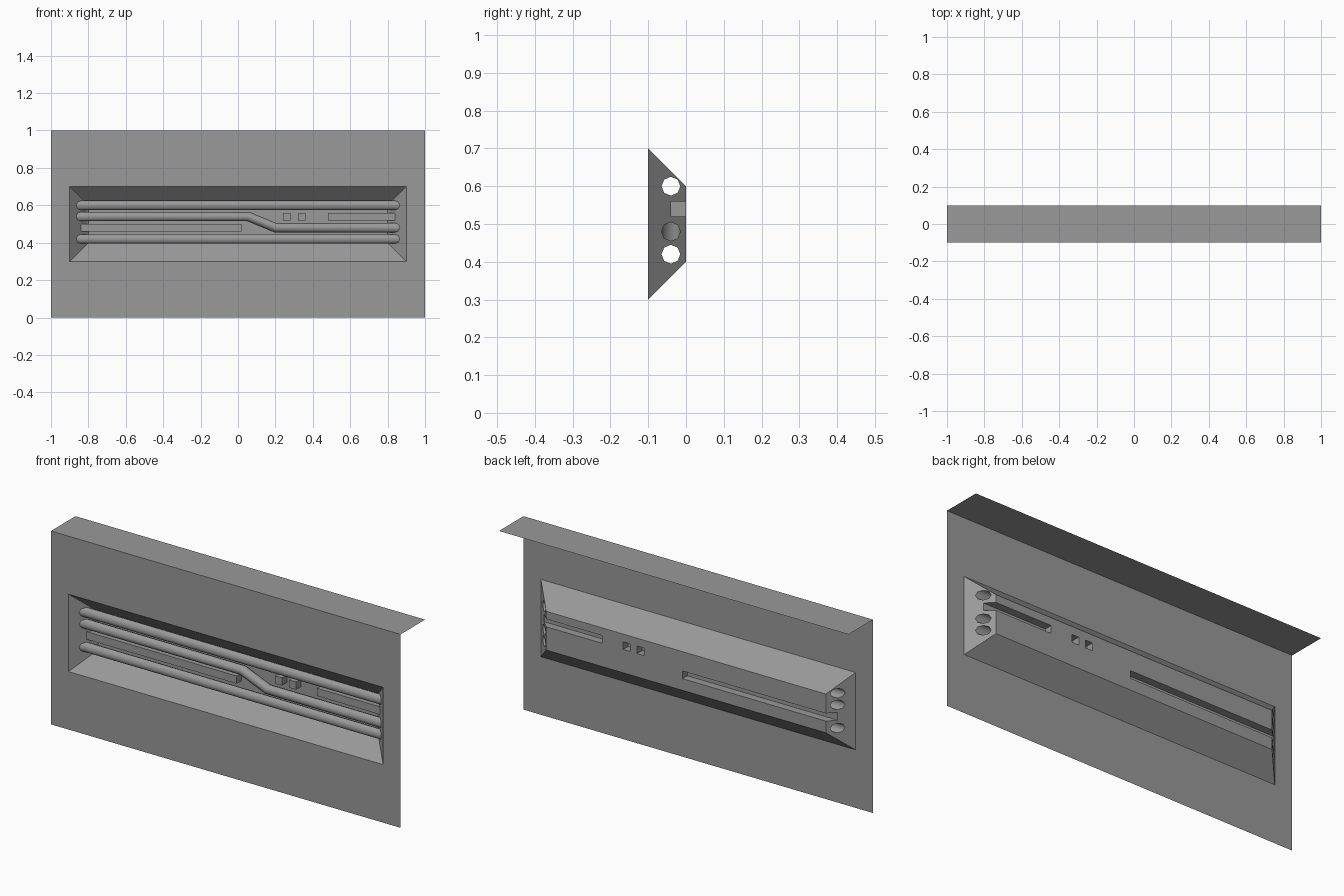
import bpy, bmesh, math
from mathutils import Vector

if "Cube" in bpy.data.objects:
    bpy.data.objects.remove(bpy.data.objects["Cube"])

R, PY, FRONT = 0.025, -0.04, -0.1   # pipe radius, pipe depth, front plane
SIDES = 8

# Dark grey for every part
GREY = bpy.data.materials.new("dark_grey")
GREY.diffuse_color = (0.32, 0.32, 0.32, 1)
GREY.use_nodes = True
GREY.node_tree.nodes["Principled BSDF"].inputs["Base Color"].default_value = GREY.diffuse_color


def finish(bm, name, smooth=False):
    bmesh.ops.remove_doubles(bm, verts=bm.verts, dist=1e-5)
    me = bpy.data.meshes.new(name)
    bm.to_mesh(me)
    bm.free()
    me.materials.append(GREY)
    ob = bpy.data.objects.new(name, me)
    bpy.context.collection.objects.link(ob)
    for p in me.polygons:
        p.use_smooth = smooth
    return ob


def face(bm, pts, facing):
    f = bm.faces.new([bm.verts.new(p) for p in pts])
    f.normal_update()
    if f.normal.dot(Vector(facing)) < 0:
        f.normal_flip()


def fill(bm, loops, facing):
    """Flat face with holes from an outline plus inner loops."""
    edges = []
    for loop in loops:
        vs = [bm.verts.new(p) for p in loop]
        edges += [bm.edges.new((vs[i - 1], vs[i])) for i in range(len(vs))]
    n = Vector(facing)
    res = bmesh.ops.triangle_fill(bm, edges=edges, use_beauty=True, normal=n)
    for f in [g for g in res["geom"] if isinstance(g, bmesh.types.BMFace)]:
        f.normal_update()
        if f.normal.dot(n) < 0:
            f.normal_flip()


def ring(zc, xf):
    """Pipe cross-section; xf gives x from (y, height offset)."""
    pts = []
    for i in range(SIDES):
        a = 2 * math.pi * i / SIDES
        y, dz = PY + R * math.cos(a), R * math.sin(a)
        pts.append((xf(y, dz), y, zc + dz))
    return pts


def end_ring(s, zc):
    return ring(zc, lambda y, dz: s * (0.8 - y))


def frame(outer, inner):
    """Pairs of corners as four quads (x half-width, z low, z high, y)."""
    def corners(w, a, b, y):
        return [(-w, y, a), (w, y, a), (w, y, b), (-w, y, b)]
    o, i = corners(*outer), corners(*inner)
    return [(o[k], o[(k + 1) % 4], i[(k + 1) % 4], i[k]) for k in range(4)]


# Front sheet with a window, and the top ledge
bm = bmesh.new()
for q in frame((1, 0, 1, FRONT), (0.9, 0.3, 0.7, FRONT)):
    face(bm, q, (0, -1, 0))
face(bm, [(-1, FRONT, 1), (1, FRONT, 1), (1, 0.1, 1), (-1, 0.1, 1)], (0, 0, 1))
finish(bm, "wall_panel")

# Recess: sloped top and bottom
bm = bmesh.new()
slopes = frame((0.9, 0.3, 0.7, FRONT), (0.8, 0.4, 0.6, 0))
face(bm, slopes[0], (0, -1, 1))
face(bm, slopes[2], (0, -1, -1))

# Sloped ends, notched for the long boxes and pierced for the pipes
NOTCH = {1: (0.52, 0.56), -1: (0.46, 0.50)}
PIPE_Z = {1: (0.60, 0.48, 0.42), -1: (0.60, 0.54, 0.42)}
for s in (1, -1):
    a, b = NOTCH[s]
    yz = [(FRONT, 0.3), (FRONT, 0.7), (0, 0.6), (0, b), (PY, b), (PY, a), (0, a), (0, 0.4)]
    outline = [(s * (0.8 - y), y, z) for y, z in yz]
    fill(bm, [outline] + [end_ring(s, z) for z in PIPE_Z[s]], (-s, -1, 0))

# Back plate with openings behind every raised box
X_RIGHT, X_LEFT = 0.48, 0.02
SMALL = [(0.24, 0.28), (0.32, 0.36)]
(ra, rb), (la, lb) = NOTCH[1], NOTCH[-1]
xz = [(-0.8, 0.4), (0.8, 0.4), (0.8, ra), (X_RIGHT, ra), (X_RIGHT, rb), (0.8, rb),
      (0.8, 0.6), (-0.8, 0.6), (-0.8, lb), (X_LEFT, lb), (X_LEFT, la), (-0.8, la)]
loops = [[(x, 0, z) for x, z in xz]]
for x0, x1 in SMALL:
    loops.append([(x0, 0, ra), (x1, 0, ra), (x1, 0, rb), (x0, 0, rb)])
fill(bm, loops, (0, -1, 0))
finish(bm, "recess")


# Raised boxes, hollow from behind; long ones run out through the ends
def raised_box(name, x0, x1, z0, z1, open_side=0):
    bm = bmesh.new()
    f0 = x0 + (PY if open_side < 0 else 0)
    f1 = x1 - (PY if open_side > 0 else 0)
    face(bm, [(f0, PY, z0), (f1, PY, z0), (f1, PY, z1), (f0, PY, z1)], (0, -1, 0))
    for z, d in ((z0, -1), (z1, 1)):
        face(bm, [(x0, 0, z), (x1, 0, z), (f1, PY, z), (f0, PY, z)], (0, 0, d))
    for x, d in ((x0, -1), (x1, 1)):
        if d != open_side:
            face(bm, [(x, 0, z0), (x, PY, z0), (x, PY, z1), (x, 0, z1)], (d, 0, 0))
    finish(bm, name)


raised_box("long_box_right", X_RIGHT, 0.8, ra, rb, 1)
raised_box("long_box_left", -0.8, X_LEFT, la, lb, -1)
for k, (x0, x1) in enumerate(SMALL):
    raised_box(f"small_box_{k + 1}", x0, x1, ra, rb)


# Open pipes, ends trimmed to the sloped recess ends
def pipe(name, z_left, z_right, bends=()):
    bm = bmesh.new()
    rings = [end_ring(-1, z_left)]
    for bx, bz in bends:
        rings.append(ring(bz, lambda y, dz, bx=bx: bx + 0.2 * dz))
    rings.append(end_ring(1, z_right))
    rows = [[bm.verts.new(p) for p in r] for r in rings]
    for r0, r1 in zip(rows, rows[1:]):
        for i in range(SIDES):
            bm.faces.new((r0[i - 1], r0[i], r1[i], r1[i - 1]))
    bmesh.ops.recalc_face_normals(bm, faces=bm.faces)
    finish(bm, name, smooth=True)


pipe("upper_pipe", 0.60, 0.60)
pipe("bent_pipe", 0.54, 0.48, [(0.055, 0.54), (0.2, 0.48)])
pipe("lower_pipe", 0.42, 0.42)
